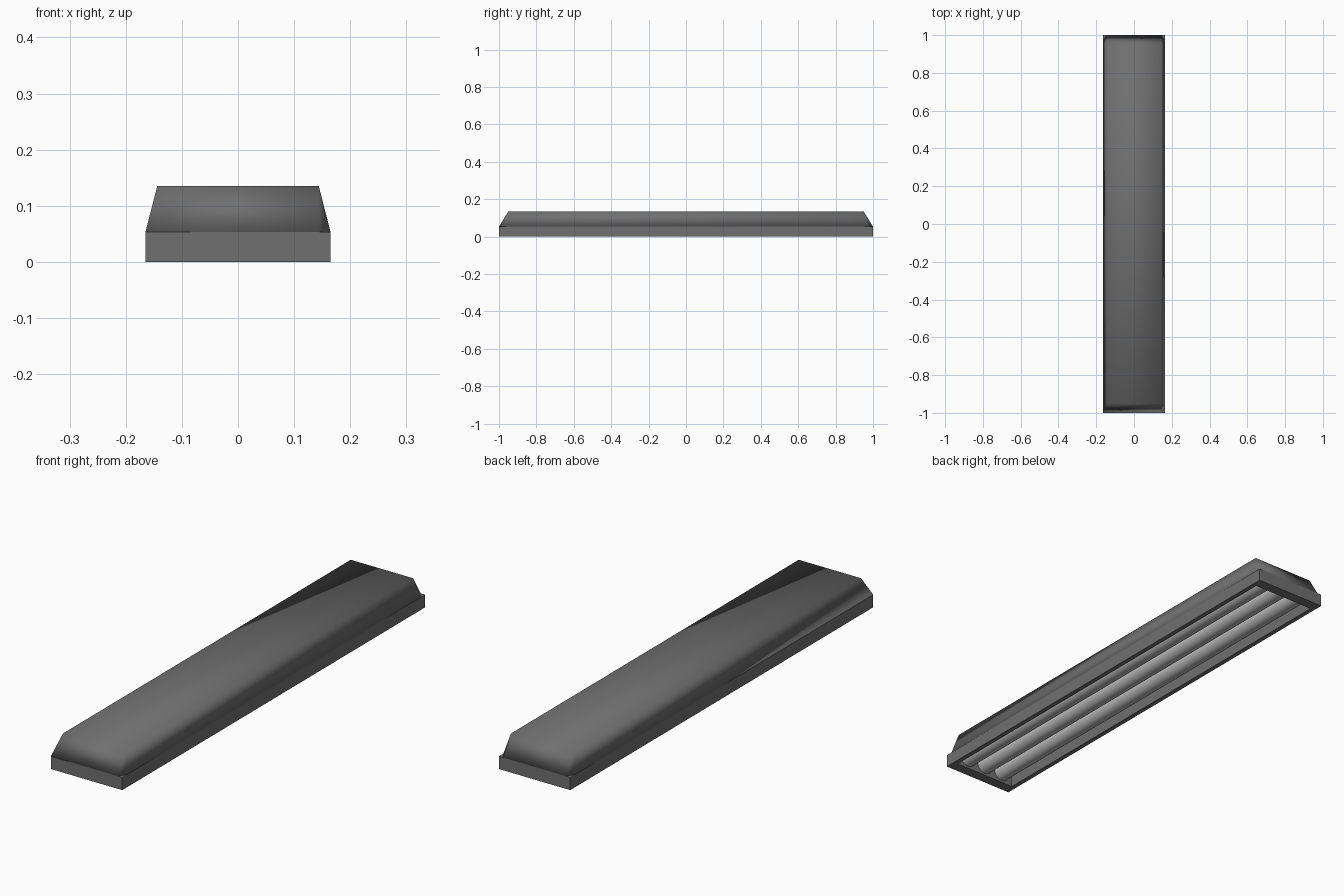
import bpy, bmesh, math

if "Cube" in bpy.data.objects:
    bpy.data.objects.remove(bpy.data.objects["Cube"])

W, L, RIM, TOP = 0.165, 1.0, 0.053, 0.135
IW, IL = 0.145, 0.955           # inner opening / top plate half sizes


def material(name, v):
    m = bpy.data.materials.new(name)
    m.diffuse_color = (v, v, v, 1)
    m.use_nodes = True
    m.node_tree.nodes["Principled BSDF"].inputs["Base Color"].default_value = m.diffuse_color
    return m


def finish(name, bm, mat):
    bmesh.ops.recalc_face_normals(bm, faces=bm.faces)
    me = bpy.data.meshes.new(name)
    bm.to_mesh(me)
    bm.free()
    me.materials.append(mat)
    ob = bpy.data.objects.new(name, me)
    bpy.context.collection.objects.link(ob)
    return ob


dark = material("dark_grey", 0.16)
pale = material("pale_grey", 0.5)
SIGNS = [(-1, -1), (1, -1), (1, 1), (-1, 1)]

# Rectangular rim: outer and inner loops bridged into a closed frame
bm = bmesh.new()
loops = [[bm.verts.new((sx * w, sy * l, z)) for sx, sy in SIGNS]
         for w, l, z in ((W, L, 0), (W, L, RIM), (IW, IL, RIM), (IW, IL, 0))]
for k in range(4):
    a, b = loops[k], loops[(k + 1) % 4]
    for i in range(4):
        j = (i + 1) % 4
        bm.faces.new((a[i], a[j], b[j], b[i]))
finish("rim", bm, dark)

# Sloped hood with cut lower corners, one corner left whole
bm = bmesh.new()
top, base = [], []
for i, (sx, sy) in enumerate(SIGNS):
    top.append(bm.verts.new((sx * 0.144, sy * 0.95, TOP)))
    ends = [(W, 0.97), (0.145, L)] if i else [(W, L)]
    if i % 2:
        ends.reverse()
    base.append([bm.verts.new((sx * x, sy * y, RIM)) for x, y in ends])
for i in range(4):
    j = (i + 1) % 4
    bm.faces.new((base[i][-1], base[j][0], top[j], top[i]))
    if len(base[i]) > 1:
        bm.faces.new((*base[i], top[i]))
bm.faces.new(top)
bm.faces.new([v for c in base for v in c])
hood = finish("hood", bm, dark)
hood.data.shade_smooth()

# Three lamp tubes along the opening
for i in (-1, 0, 1):
    bpy.ops.mesh.primitive_cylinder_add(vertices=24, radius=0.036, depth=2 * IL,
                                        location=(i * 0.09, 0, 0.045),
                                        rotation=(math.pi / 2, 0, 0))
    tube = bpy.context.object
    tube.name = f"lamp_tube_{i + 2}"
    tube.data.materials.append(pale)
    bpy.ops.object.shade_smooth_by_angle(angle=math.radians(40))
